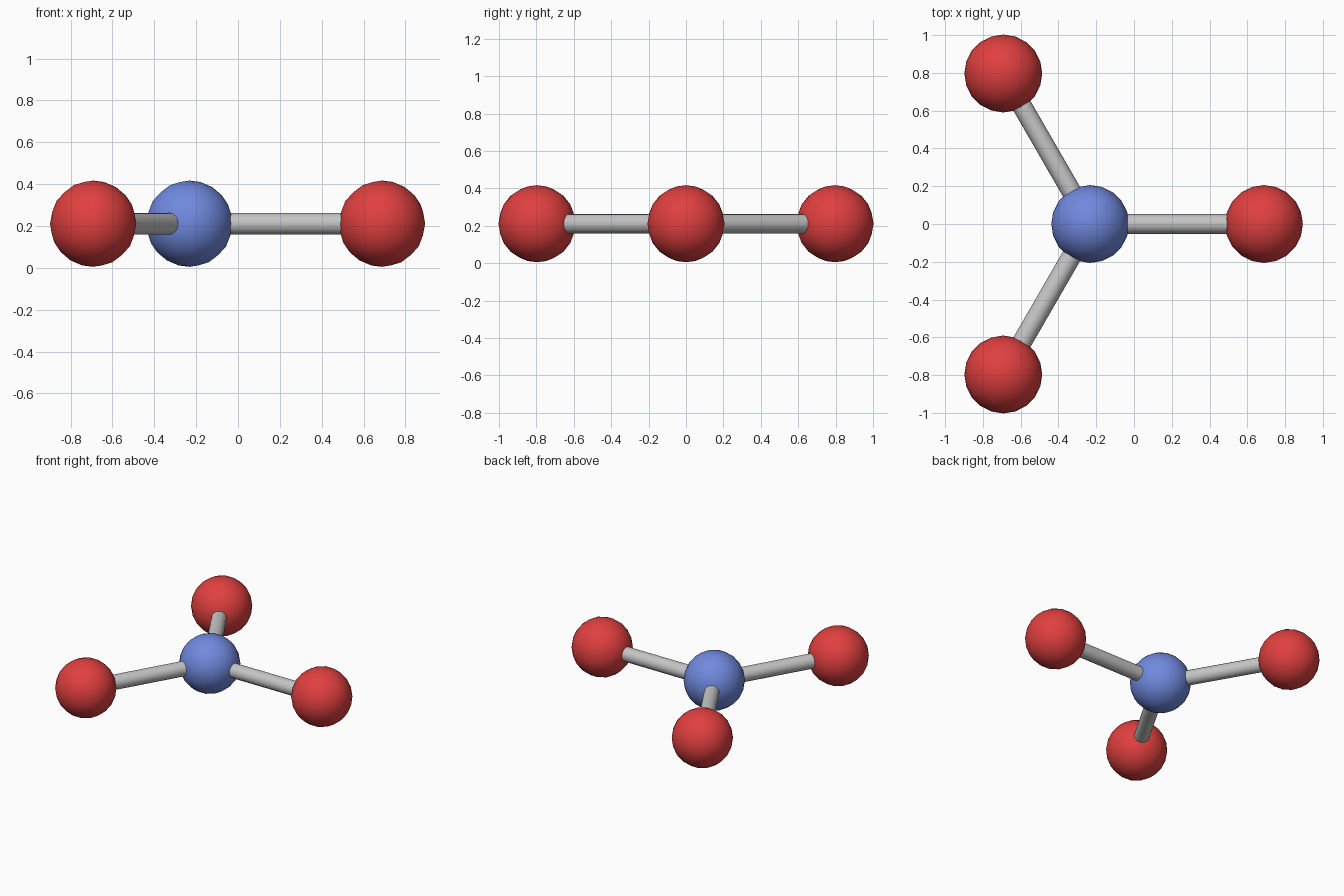
import bpy, math
from mathutils import Vector

if "Cube" in bpy.data.objects:
    bpy.data.objects.remove(bpy.data.objects["Cube"])

Z = 0.211          # height of the molecule plane
R = 0.206          # ball radius
BOND = 0.92        # centre to centre distance
CENTRE = Vector((-0.232, 0, Z))


def material(name, rgb):
    m = bpy.data.materials.new(name)
    m.diffuse_color = (*rgb, 1)
    m.use_nodes = True
    m.node_tree.nodes["Principled BSDF"].inputs["Base Color"].default_value = m.diffuse_color
    return m


red = material("red", (0.75, 0.05, 0.05))
blue = material("blue", (0.16, 0.25, 0.73))
grey = material("grey", (0.56, 0.56, 0.56))


def finish(name, mat, angle):
    ob = bpy.context.object
    ob.name = name
    ob.data.materials.append(mat)
    bpy.ops.object.shade_smooth_by_angle(angle=math.radians(angle))


def ball(name, loc, mat):
    bpy.ops.mesh.primitive_ico_sphere_add(subdivisions=3, radius=R, location=loc)
    finish(name, mat, 60)


# central ball
ball("centre_ball", CENTRE, blue)

# three arms, 120 degrees apart
for i in range(3):
    a = math.radians(120 * i)
    d = Vector((math.cos(a), math.sin(a), 0))
    ball(f"outer_ball_{i + 1}", CENTRE + d * BOND, red)
    bpy.ops.mesh.primitive_cylinder_add(
        vertices=16, radius=0.052, depth=BOND,
        location=CENTRE + d * BOND / 2, rotation=(0, math.pi / 2, a))
    finish(f"rod_{i + 1}", grey, 40)
